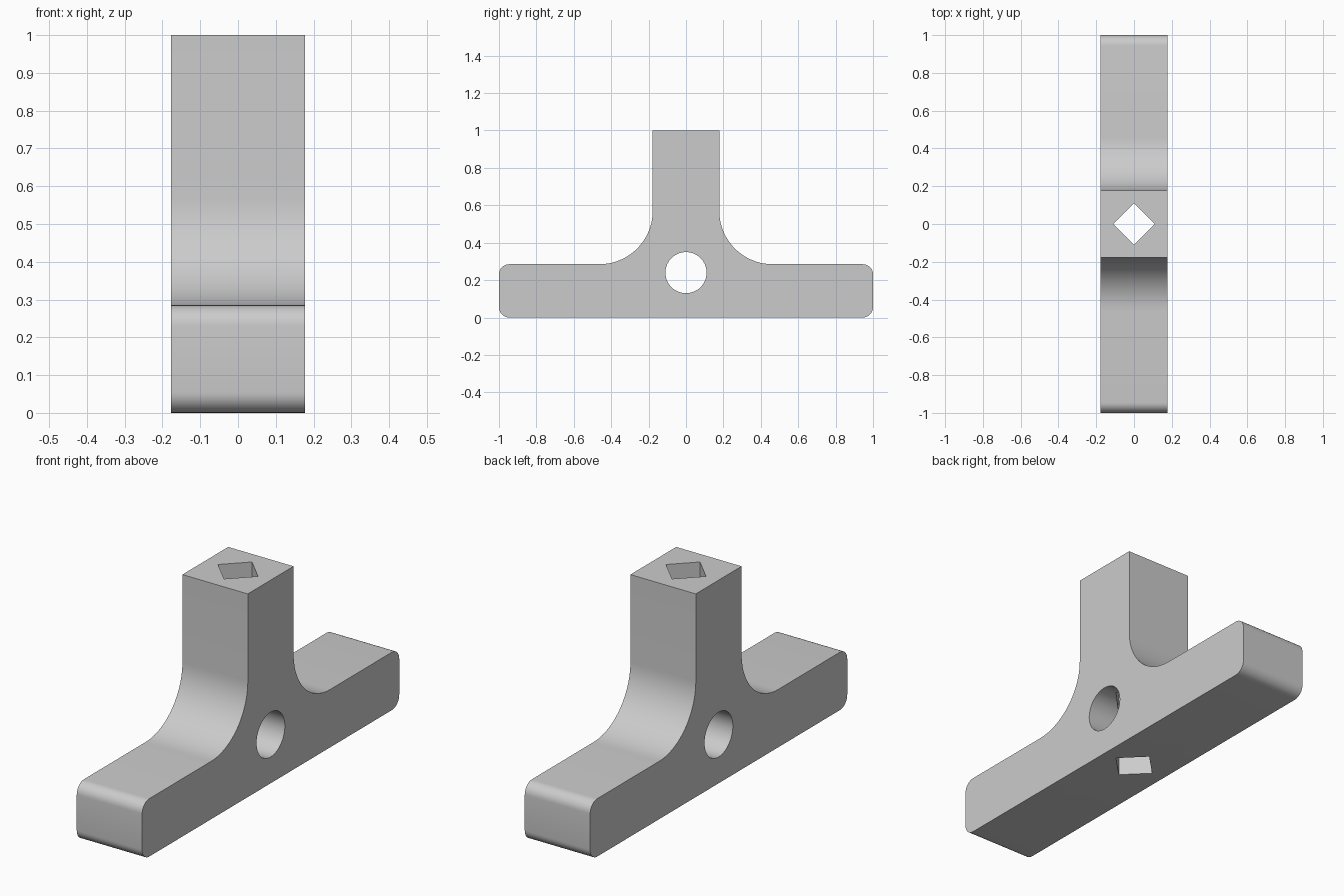
import bpy, bmesh
from math import pi, cos, sin, radians
from mathutils import Matrix

if "Cube" in bpy.data.objects:
    bpy.data.objects.remove(bpy.data.objects["Cube"], do_unlink=True)

HALF = 0.178      # half width of the bar and the post
BAR_TOP = 0.285
HOLE_Z = 0.24
HOLE_R = 0.11

grey = bpy.data.materials.new("light_grey")
grey.use_nodes = True
colour = (0.6, 0.6, 0.6, 1)
grey.diffuse_color = colour
grey.node_tree.nodes["Principled BSDF"].inputs["Base Color"].default_value = colour


def arc(cy, cz, r, start, end, steps):
    angles = [radians(start + (end - start) * i / steps) for i in range(steps + 1)]
    return [(cy + r * cos(a), cz + r * sin(a)) for a in angles]


def add_object(name, bm):
    bmesh.ops.recalc_face_normals(bm, faces=bm.faces)
    mesh = bpy.data.meshes.new(name)
    bm.to_mesh(mesh)
    bm.free()
    mesh.materials.append(grey)
    obj = bpy.data.objects.new(name, mesh)
    bpy.context.collection.objects.link(obj)
    return obj


# Upside-down T outline: half profile with rounded ends and large fillets, mirrored
r, fillet = 0.055, 0.285
half = arc(1 - r, r, r, -90, 0, 8)
half += arc(1 - r, BAR_TOP - r, r, 0, 90, 8)
half += arc(HALF + fillet, BAR_TOP + fillet, fillet, 270, 180, 20)
half.append((HALF, 1))
outline = half + [(-y, z) for y, z in reversed(half)]

bm = bmesh.new()
face = bm.faces.new([bm.verts.new((-HALF, y, z)) for y, z in outline])
side = bmesh.ops.extrude_face_region(bm, geom=[face])
moved = [v for v in side["geom"] if isinstance(v, bmesh.types.BMVert)]
bmesh.ops.translate(bm, verts=moved, vec=(2 * HALF, 0, 0))
body = add_object("t_bracket", bm)


def cut(name, segments, radius, depth, matrix):
    cutter_bm = bmesh.new()
    bmesh.ops.create_cone(cutter_bm, cap_ends=True, segments=segments, radius1=radius,
                          radius2=radius, depth=depth, matrix=matrix)
    cutter = add_object(name, cutter_bm)
    cutter.hide_render = True
    mod = body.modifiers.new(name, "BOOLEAN")
    mod.operation = "DIFFERENCE"
    mod.solver = "EXACT"
    mod.object = cutter
    bpy.context.view_layer.objects.active = body
    bpy.ops.object.modifier_apply(modifier=name)
    bpy.data.objects.remove(cutter, do_unlink=True)


# Round cross hole and diamond shaft through the post
cut("round_hole", 64, HOLE_R, 1, Matrix.Translation((0, 0, HOLE_Z)) @ Matrix.Rotation(pi / 2, 4, "Y"))
cut("diamond_hole", 4, HOLE_R - 0.001, 3, Matrix.Translation((0, 0, 0.5)))

bpy.ops.object.select_all(action="DESELECT")
body.select_set(True)
bpy.context.view_layer.objects.active = body
bpy.ops.object.shade_smooth_by_angle(angle=radians(30))
